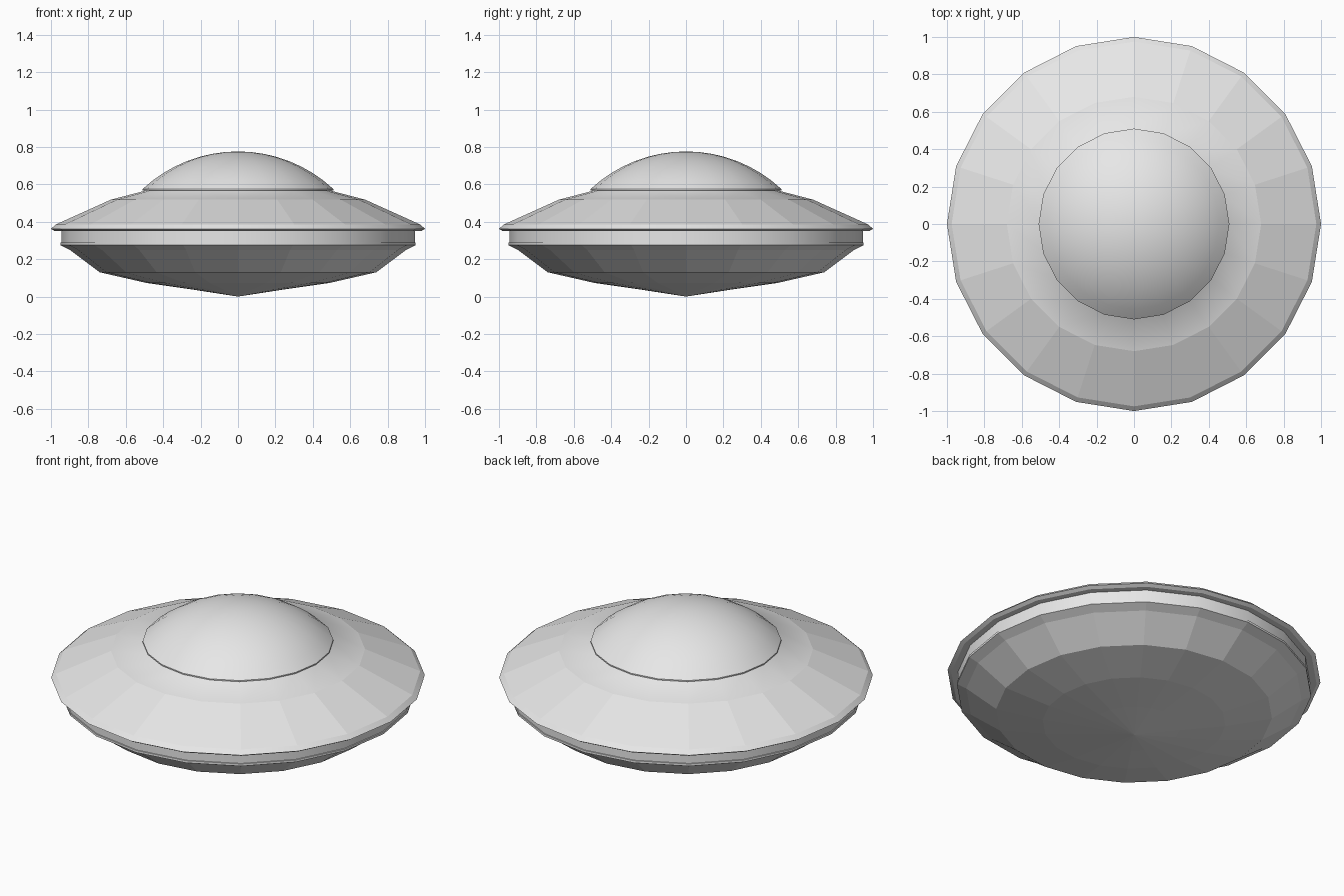
import bpy, bmesh, math

if "Cube" in bpy.data.objects:
    bpy.data.objects.remove(bpy.data.objects["Cube"])

SIDES = 20

grey = bpy.data.materials.new("plain_grey")
grey.use_nodes = True
COLOUR = (0.8, 0.8, 0.8, 1)
grey.diffuse_color = COLOUR
grey.node_tree.nodes["Principled BSDF"].inputs["Base Color"].default_value = COLOUR


def lathe(name, profile, smooth_rows=()):
    """Revolve (radius, height) points about z; listed rows are shaded smooth."""
    bm = bmesh.new()
    rings = []
    for r, z in profile:
        if r == 0:
            rings.append([bm.verts.new((0, 0, z))] * SIDES)
        else:
            rings.append([bm.verts.new((r * math.cos(a), r * math.sin(a), z))
                          for a in (math.tau * i / SIDES for i in range(SIDES))])
    for row, (low, high) in enumerate(zip(rings, rings[1:])):
        for i in range(SIDES):
            j = (i + 1) % SIDES
            corners = dict.fromkeys((low[i], low[j], high[j], high[i]))
            face = bm.faces.new(list(corners))
            face.smooth = row in smooth_rows
    bmesh.ops.recalc_face_normals(bm, faces=bm.faces)
    # Keep hard corners crisp between smooth rows
    for edge in bm.edges:
        if len(edge.link_faces) == 2 and edge.calc_face_angle() > math.radians(35):
            edge.smooth = False
    mesh = bpy.data.meshes.new(name)
    bm.to_mesh(mesh)
    bm.free()
    mesh.materials.append(grey)
    obj = bpy.data.objects.new(name, mesh)
    bpy.context.collection.objects.link(obj)
    return obj


# Faceted underside running down to a shallow point
lathe("lower_hull", [(0, 0), (0.24, 0.037), (0.49, 0.073), (0.74, 0.13),
                     (0.90, 0.25), (0.95, 0.275), (0.95, 0.288), (0.935, 0.29)],
      smooth_rows=(5, 6))

# Recessed upright band between the two hull halves
lathe("waist_band", [(0.945, 0.285), (0.945, 0.352)], smooth_rows=(0,))

# Overhanging rim, sloping faceted deck and shallow collar
lathe("upper_hull", [(0.93, 0.35), (0.98, 0.35), (1.0, 0.362), (0.975, 0.385),
                     (0.68, 0.518), (0.50, 0.565), (0.49, 0.575)],
      smooth_rows=(1, 2, 4, 5))

# Smooth dome: a cap of a large sphere with a thin lip
BASE, TOP, RADIUS = 0.575, 0.776, 0.51
height = TOP - BASE
ball = (RADIUS ** 2 + height ** 2) / (2 * height)
spread = math.asin(RADIUS / ball)
cap = [(ball * math.sin(spread * t / 8), TOP - ball + ball * math.cos(spread * t / 8))
       for t in range(8, 0, -1)]
lathe("dome", [(0.49, 0.565), (RADIUS, 0.568)] + cap + [(0, TOP)], smooth_rows=range(12))
